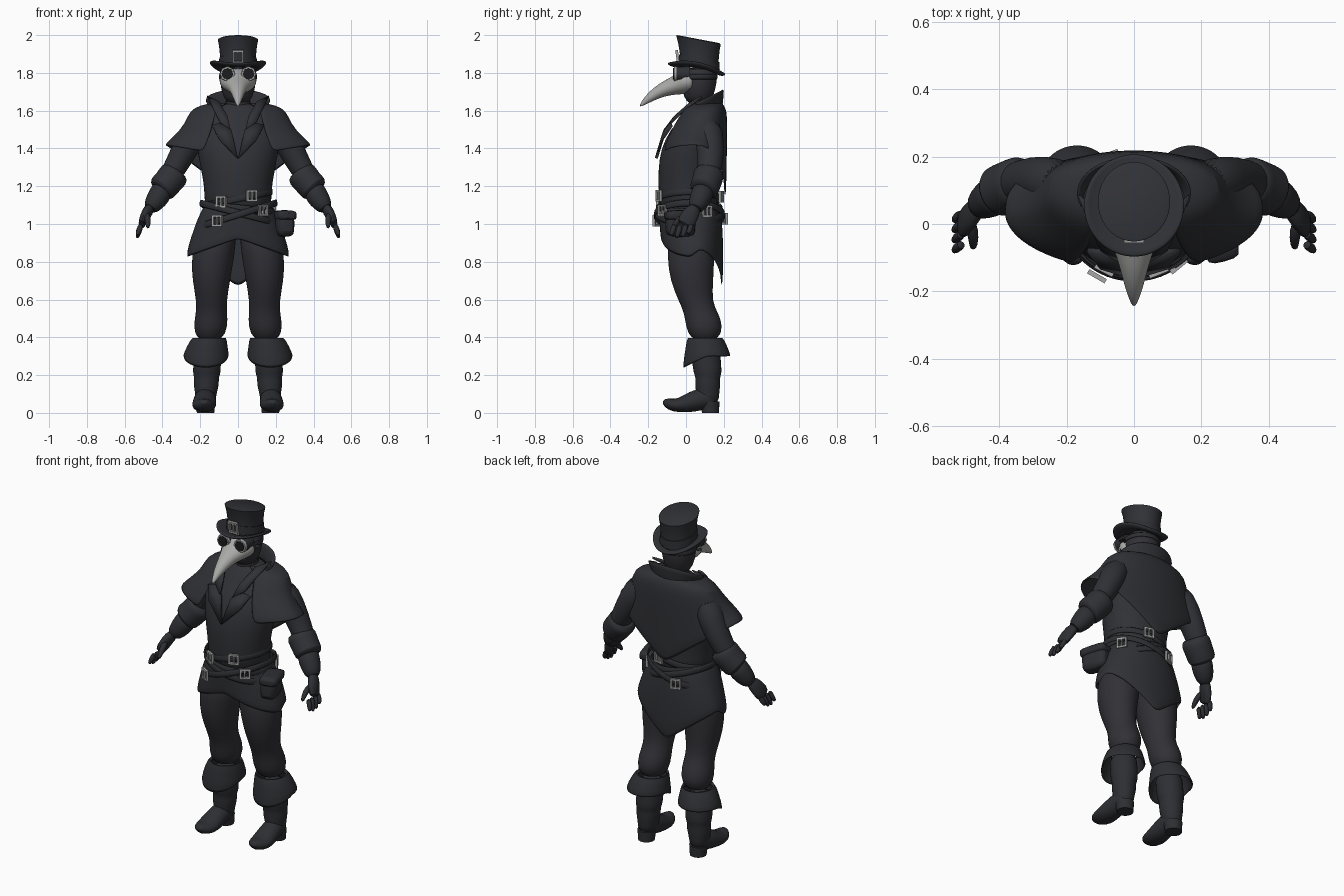
import bpy
import bmesh
from math import sin, cos, radians
from mathutils import Vector, Matrix

default_cube = bpy.data.objects.get("Cube")
if default_cube:
    bpy.data.objects.remove(default_cube, do_unlink=True)


def make_material(name, red, green, blue):
    material = bpy.data.materials.new(name)
    material.use_nodes = True
    colour = (red, green, blue, 1)
    material.diffuse_color = colour
    material.node_tree.nodes["Principled BSDF"].inputs["Base Color"].default_value = colour
    return material


COAT = make_material("charcoal coat", .030, .031, .037)
CLOTH = make_material("charcoal trousers", .031, .030, .037)
LEATHER = make_material("black leather", .027, .028, .033)
LENS = make_material("black glass", .012, .012, .014)
BONE = make_material("pale grey mask", .40, .40, .39)
METAL = make_material("grey metal", .38, .38, .38)


def finish(name, bm, material, mirror=False, thickness=0, detail=1, bevel=0):
    """Turn a bmesh into a shaded object with its modifiers."""
    bmesh.ops.recalc_face_normals(bm, faces=bm.faces)
    mesh = bpy.data.meshes.new(name)
    bm.to_mesh(mesh)
    bm.free()
    mesh.materials.append(material)
    mesh.shade_smooth()
    mesh.set_sharp_from_angle(angle=radians(45))
    obj = bpy.data.objects.new(name, mesh)
    bpy.context.collection.objects.link(obj)
    if mirror:
        obj.modifiers.new("Mirror", "MIRROR").use_mirror_merge = False
    if thickness:
        obj.modifiers.new("Solidify", "SOLIDIFY").thickness = thickness
    if bevel:
        obj.modifiers.new("Bevel", "BEVEL").width = bevel
    if detail:
        subdivision = obj.modifiers.new("Subdivision", "SUBSURF")
        subdivision.levels = subdivision.render_levels = detail
    return obj


def loft(name, sections, material, sides=24, flat=True, span=None, caps=True,
         warp=None, square=1, **options):
    """Skin elliptical sections (x, y, z, width, depth); angle zero faces the front."""
    bm = bmesh.new()
    centres = [Vector(s[:3]) for s in sections]
    start, end = span or (0, 360)
    count = sides + 1 if span else sides
    rows = []
    for i, section in enumerate(sections):
        ahead = centres[min(i + 1, len(centres) - 1)] - centres[max(i - 1, 0)]
        axis = Vector((0, 0, 1)) if flat else ahead.normalized()
        across = Vector((1, 0, 0))
        across = (across - axis * across.dot(axis)).normalized()
        depth = axis.cross(across)
        row = []
        for k in range(count):
            angle = radians(start + (end - start) * k / sides)
            c = cos(angle)
            if c < 0:
                c = -abs(c) ** square
            point = centres[i] + across * section[3] * sin(angle) - depth * section[-1] * c
            row.append(bm.verts.new(warp(point) if warp else point))
        rows.append(row)
    for low, high in zip(rows, rows[1:]):
        for k in range(sides):
            n = (k + 1) % count
            bm.faces.new((low[k], low[n], high[n], high[k]))
    if caps and not span:
        bm.faces.new(rows[0])
        bm.faces.new(rows[-1])
    return finish(name, bm, material, **options)


def plate(name, outline, depth_rule, material, **options):
    """Flat panel outlined in x and z, laid on a surface given by depth_rule."""
    bm = bmesh.new()
    face = bm.faces.new([bm.verts.new((x, depth_rule(x, z), z)) for x, z in outline])
    bmesh.ops.triangulate(bm, faces=[face])
    return finish(name, bm, material, detail=0, **options)


def box(name, centre, size, turn, material, **options):
    bm = bmesh.new()
    bmesh.ops.create_cube(bm, size=1)
    bm.transform(Matrix.Translation(centre) @ Matrix.Rotation(radians(turn), 4, "Z")
                 @ Matrix.Diagonal((*size, 1)))
    return finish(name, bm, material, **options)


def buckle(name, centre, width, height, turn, tilt=0):
    """Square frame with a prong, turned about the vertical axis."""
    bm = bmesh.new()
    parts = [(-.5, 0, .2, 1.2), (.5, 0, .2, 1.2), (0, -.5, 1, .2), (0, .5, 1, .2), (0, 0, .15, .9)]
    for x, z, wide, tall in parts:
        cube = bmesh.ops.create_cube(bm, size=1)["verts"]
        bmesh.ops.transform(bm, verts=cube, matrix=Matrix.Translation((x * width, 0, z * height))
                            @ Matrix.Diagonal((wide * width, .014, tall * height, 1)))
    bm.transform(Matrix.Translation(centre) @ Matrix.Rotation(radians(turn), 4, "Z")
                 @ Matrix.Rotation(radians(tilt), 4, "X"))
    return finish(name, bm, METAL, detail=0)


# Coat body
loft("coat_body", [(0, .02, 1.02, .19, .16), (0, .01, 1.15, .172, .155), (0, .01, 1.28, .195, .16),
                   (0, .03, 1.4, .22, .165), (0, .06, 1.5, .23, .145), (0, .09, 1.58, .19, .1),
                   (0, .09, 1.65, .1, .08)], COAT)


# Coat skirt, short in front and pointed at the back
def skirt_hem(p):
    hem = .66 + .75 * abs(p.x) if p.y > .06 else .92 - .35 * abs(p.x)
    p.z = 1.1 - (1.1 - p.z) * (1.1 - hem) * 4
    return p


loft("coat_skirt", [(0, .02, 1.1, .18, .16), (0, .025, 1.03, .215, .17), (0, .03, .94, .25, .168),
                    (0, .03, .85, .275, .165)], COAT, sides=40, caps=False, warp=skirt_hem,
     square=.8, thickness=.012)


# Shoulder cape, hanging to a point behind
def cape_hem(p):
    if p.z < 1.53:
        hem = 1.13 + .75 * abs(p.x) if p.y > .06 else 1.35 + .18 * abs(p.x)
        p.z = 1.53 - (1.53 - p.z) * (1.53 - hem) / .17
    return p


loft("shoulder_cape", [(0, .1, 1.645, .11, .085), (0, .1, 1.63, .2, .1), (0, .09, 1.6, .258, .125),
                       (0, .07, 1.53, .28, .15), (0, .045, 1.44, .34, .17), (0, .035, 1.36, .39, .178)],
     COAT, sides=40, span=(28, 332), warp=cape_hem, square=.75, thickness=.012)


# Standing collar and lapels
def collar_slope(p):
    p.z += .5 * (p.y - .09)
    return p


def chest(x, z):
    return 2 * (z - 1.35) ** 2 + x * x - .165


loft("standing_collar", [(0, .09, 1.57, .115, .09), (0, .09, 1.62, .135, .093), (0, .09, 1.665, .165, .1)],
     COAT, span=(65, 295), warp=collar_slope, thickness=.014)
plate("collar_front", [(.165, 1.68), (.125, 1.6), (.1, 1.545), (.04, 1.5), (.055, 1.57), (.1, 1.65)],
      chest, COAT, mirror=True, thickness=.012)
plate("lapel", [(.095, 1.535), (.14, 1.525), (.1, 1.45), (.002, 1.35), (.035, 1.5)],
      chest, COAT, mirror=True, thickness=.016)

# Head, neck and strap
loft("neck", [(0, .08, 1.58, .075, .07), (0, .08, 1.7, .07, .07)], CLOTH)
loft("head", [(0, .07, 1.63, .045, .05), (0, .065, 1.67, .08, .08), (0, .07, 1.75, .098, .095),
              (0, .07, 1.84, .095, .1)], CLOTH)
loft("mask_strap", [(0, .068, 1.765, .103, .1), (0, .068, 1.795, .103, .1)], LEATHER, caps=False,
     thickness=.008)
loft("strap_knob", [(.09, .03, 1.775, .025, .025), (.112, .025, 1.775, .02, .02)], LEATHER, sides=12,
     mirror=True)

# Beaked mask
loft("beak_mask", [(0, .05, 1.765, .104, .07), (0, -.01, 1.755, .1, .068), (0, -.045, 1.735, .072, .052),
                   (0, -.1, 1.722, .05, .042), (0, -.16, 1.692, .034, .031),
                   (0, -.21, 1.656, .02, .02), (0, -.245, 1.622, .004, .004)], BONE, flat=False)
for name, rings, material in (
        ("goggle_tube", [(.056, .02, .042), (.056, -.055, .038)], LEATHER),
        ("goggle_rim", [(.056, -.05, .041), (.056, -.064, .039)], METAL),
        ("goggle_lens", [(.056, -.06, .031), (.056, -.069, .03)], LENS)):
    loft(name, [(x, y, 1.795, r, r) for x, y, r in rings], material, sides=8, flat=False,
         mirror=True, detail=0)


# Tilted top hat
def hat_tilt(p):
    p.z -= .19 * (p.y - .07)
    return p


def brim_curl(p):
    p.z += 1.6 * p.x * p.x
    return hat_tilt(p)


loft("hat_crown", [(0, .07, 1.825, .098, .105), (0, .07, 1.88, .094, .102), (0, .068, 1.94, .1, .11),
                   (0, .066, 1.974, .107, .118), (0, .066, 1.978, .1, .11)], COAT, sides=40,
     warp=hat_tilt, detail=0)
loft("hat_band", [(0, .07, 1.835, .102, .109), (0, .07, 1.878, .099, .106)], LEATHER, sides=40,
     warp=hat_tilt, detail=0)
loft("hat_brim", [(0, .07, 1.825, .09, .1), (0, .062, 1.82, .12, .128), (0, .055, 1.828, .145, .15)],
     COAT, sides=40, caps=False, warp=brim_curl, thickness=.016)
buckle("hat_buckle", (0, -.045, 1.885), .05, .06, 0, 8)


# Crossed belts, each with its slope, and their buckles
def belt(name, height, slope, width, angles):
    def lean(p):
        p.z += slope * p.x
        return p
    depth = width - .02
    loft(name, [(0, .018, height + h, width + f, depth + f) for h, f in ((-.02, .003), (.02, 0))],
         LEATHER, caps=False, warp=lean, thickness=.012)
    for number, angle in enumerate(angles):
        a = radians(angle)
        x = (width + .01) * sin(a)
        buckle(f"{name}_buckle_{number}", (x, .018 - (depth + .01) * cos(a), height + slope * x),
               .05, .05, angle)


belt("upper_belt", 1.135, .2, .185, (-27, 22, 165))
belt("middle_belt", 1.085, -.1, .197, (40, 120))
belt("lower_belt", 1.05, .3, .21, (-30, 200))
belt("slanted_belt", 1.06, -.25, .205, ())

# Belt pouch with flap
box("pouch", (.243, -.03, 1), (.1, .16, .14), 15, LEATHER, bevel=.02)
box("pouch_flap", (.247, -.03, 1.045), (.11, .17, .06), 15, LEATHER, bevel=.015)

# Arms and sleeves
loft("sleeve", [(.2, .11, 1.54, .08, .08), (.27, .13, 1.42, .072, .075), (.33, .13, 1.3, .062, .065),
                (.41, .1, 1.18, .05, .055)], COAT, flat=False, mirror=True)
loft("sleeve_cuff", [(.322, .125, 1.285, .066, .07), (.338, .12, 1.262, .084, .084),
                     (.37, .11, 1.222, .076, .078), (.405, .095, 1.185, .08, .08),
                     (.415, .09, 1.175, .06, .06)], COAT, flat=False, mirror=True)
loft("gauntlet", [(.39, .1, 1.2, .06, .06), (.42, .08, 1.145, .06, .06), (.445, .065, 1.11, .052, .052),
                  (.47, .045, 1.075, .036, .036)], LEATHER, flat=False, mirror=True)

# Gloved hands
loft("palm", [(.46, .055, 1.095, .032, .034), (.492, .02, 1.045, .026, .048),
              (.515, -.012, .985, .02, .052)], LEATHER, flat=False, sides=16, mirror=True)
for number, length in enumerate((.055, .072, .076, .064)):
    y = .03 - .03 * number
    loft(f"finger_{number}", [(.51, y, 1, .016, .016), (.526, y - .01, 1 - length * .6, .015, .015),
                              (.535, y - .022, 1 - length, .01, .01)],
         LEATHER, sides=10, flat=False, mirror=True)
loft("thumb", [(.485, .01, 1.055, .02, .02), (.475, -.045, 1.02, .017, .017),
               (.478, -.075, .975, .01, .01)], LEATHER, sides=10, flat=False, mirror=True)

# Trouser legs
loft("trouser_leg", [(.105, .03, 1, .11, .13), (.135, .025, .82, .115, .125), (.142, .03, .7, .1, .115),
                     (.14, .05, .59, .08, .088), (.14, .08, .53, .083, .09), (.145, .098, .46, .092, .1),
                     (.15, .1, .38, .07, .075)], CLOTH, mirror=True)


# Boots with flared cuffs
def cuff_dip(p):
    if p.z < .33:
        p.z -= .5 * max(0, .11 - p.y)
    return p


loft("boot_cuff", [(.15, .1, .385, .07, .075), (.15, .1, .41, .088, .092), (.163, .108, .355, .108, .11),
                   (.17, .11, .3, .125, .13)], LEATHER, caps=False, warp=cuff_dip, mirror=True,
     thickness=.012)
loft("boot_shaft", [(.16, .1, .38, .08, .085), (.163, .108, .27, .07, .075), (.165, .115, .215, .077, .077),
                    (.167, .115, .19, .064, .064), (.168, .115, .15, .069, .068),
                    (.17, .115, .1, .055, .06), (.172, .115, .045, .055, .06)], LEATHER, mirror=True)
loft("boot_foot", [(.172, .165, .075, .045, .045), (.173, .1, .08, .057, .06), (.177, .03, .058, .062, .056),
                   (.18, -.04, .037, .066, .037), (.18, -.09, .045, .05, .032),
                   (.18, -.122, .064, .014, .014)], LEATHER, flat=False, mirror=True)
loft("boot_heel", [(.172, .13, 0, .046, .045), (.172, .125, .06, .052, .052)], LEATHER, mirror=True,
     detail=0)
